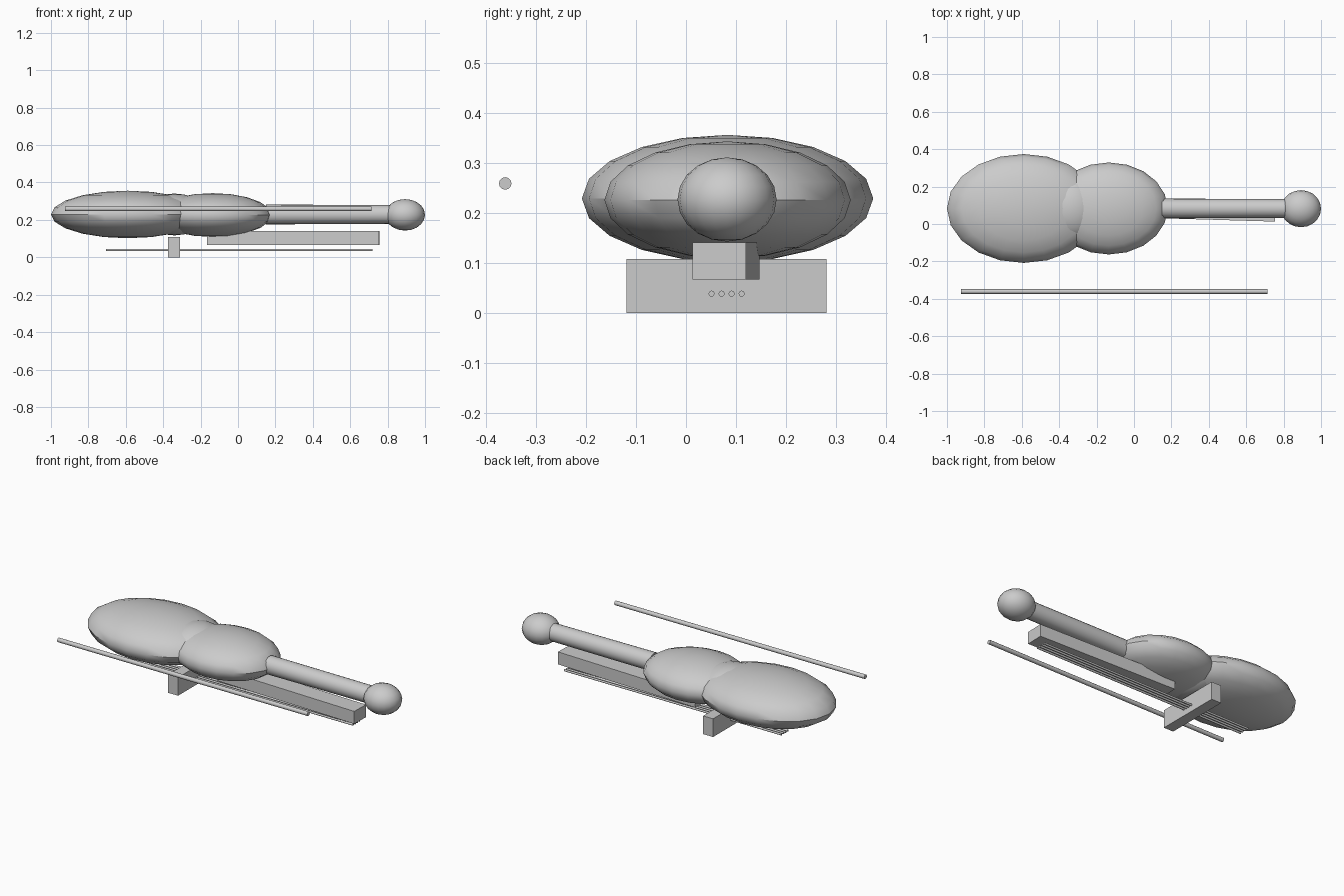
import bpy
import bmesh
from math import radians
from mathutils import Matrix

if "Cube" in bpy.data.objects:
    bpy.data.objects.remove(bpy.data.objects["Cube"])


def finish(name, bm, matrix, smooth=True):
    mesh = bpy.data.meshes.new(name)
    bm.transform(matrix)
    bm.to_mesh(mesh)
    bm.free()
    obj = bpy.data.objects.new(name, mesh)
    bpy.context.collection.objects.link(obj)
    if smooth:
        bpy.context.view_layer.objects.active = obj
        bpy.ops.object.select_all(action='DESELECT')
        obj.select_set(True)
        bpy.ops.object.shade_smooth_by_angle(angle=radians(40))
    return obj


def ellipsoid(name, centre, radii):
    bm = bmesh.new()
    bmesh.ops.create_uvsphere(bm, u_segments=20, v_segments=10, radius=1)
    return finish(name, bm, Matrix.Translation(centre) @ Matrix.Diagonal((*radii, 1)))


def rod(name, x0, x1, y, z, r0, r1, sides):
    bm = bmesh.new()
    bmesh.ops.create_cone(bm, cap_ends=True, segments=sides,
                          radius1=r0, radius2=r1, depth=x1 - x0)
    return finish(name, bm, Matrix.Translation(((x0 + x1) / 2, y, z))
                  @ Matrix.Rotation(radians(90), 4, 'Y'))


def box(name, centre, size, turn=0):
    bm = bmesh.new()
    bmesh.ops.create_cube(bm, size=1)
    return finish(name, bm, Matrix.Translation(centre)
                  @ Matrix.Rotation(radians(turn), 4, 'Z')
                  @ Matrix.Diagonal((*size, 1)), smooth=False)


# Body: two bouts joined by a narrow waist
ellipsoid("lower_bout", (-0.59, 0.083, 0.23), (0.41, 0.291, 0.127))
ellipsoid("upper_bout", (-0.135, 0.083, 0.227), (0.315, 0.246, 0.117))
ellipsoid("waist", (-0.34, 0.083, 0.23), (0.17, 0.18, 0.112))

# Neck and scroll
rod("neck", 0.15, 0.85, 0.083, 0.23, 0.053, 0.05, 20)
ellipsoid("scroll", (0.893, 0.082, 0.228), (0.107, 0.099, 0.084))

# Fingerboard and bridge on the underside
box("fingerboard", (0.295, 0.08, 0.105), (0.92, 0.107, 0.074), -1.7)
box("bridge", (-0.342, 0.081, 0.055), (0.065, 0.4, 0.108))

# Strings
for i in range(4):
    rod(f"string_{i + 1}", -0.705, 0.72, 0.051 + 0.02 * i, 0.04, 0.006, 0.006, 12)

# Bow lying alongside
rod("bow", -0.925, 0.715, -0.361, 0.26, 0.0125, 0.0125, 12)

# Rest the lowest part on the ground
bpy.context.view_layer.update()
low = min((o.matrix_world @ v.co).z for o in bpy.data.objects for v in o.data.vertices)
for o in bpy.data.objects:
    o.location.z -= low
